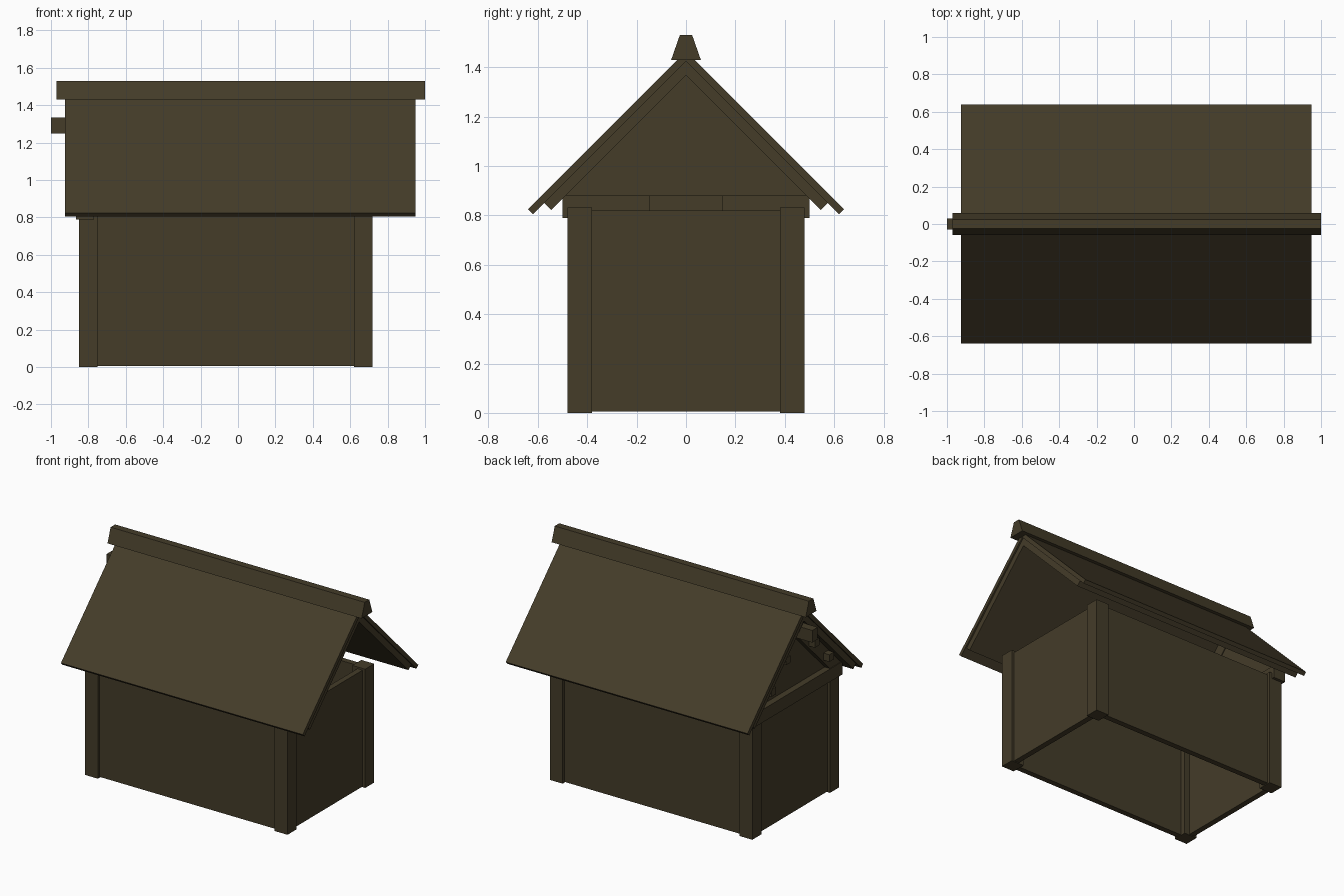
import bpy, bmesh

if "Cube" in bpy.data.objects:
    bpy.data.objects.remove(bpy.data.objects["Cube"])

# Single weathered-wood colour
wood = bpy.data.materials.new("dark_wood")
wood.diffuse_color = (0.058, 0.045, 0.022, 1)
wood.use_nodes = True
wood.node_tree.nodes["Principled BSDF"].inputs["Base Color"].default_value = wood.diffuse_color


def prism(name, profile, x0, x1):
    """Extrude a closed (y, z) outline along x."""
    bm = bmesh.new()
    face = bm.faces.new([bm.verts.new((x0, y, z)) for y, z in profile])
    ext = bmesh.ops.extrude_face_region(bm, geom=[face])
    moved = [v for v in ext["geom"] if isinstance(v, bmesh.types.BMVert)]
    bmesh.ops.translate(bm, verts=moved, vec=(x1 - x0, 0, 0))
    bmesh.ops.recalc_face_normals(bm, faces=bm.faces)
    mesh = bpy.data.meshes.new(name)
    bm.to_mesh(mesh)
    bm.free()
    mesh.materials.append(wood)
    obj = bpy.data.objects.new(name, mesh)
    bpy.context.collection.objects.link(obj)
    return obj


def box(name, x0, x1, y0, y1, z0, z1):
    return prism(name, [(y0, z0), (y1, z0), (y1, z1), (y0, z1)], x0, x1)


def mirrored(half):
    """Complete a half outline running from outer apex to inner apex."""
    return half + [(-y, z) for y, z in reversed(half) if y > 0]


def chevron(name, outer, inner, tip, x0, x1):
    """45 degree roof layer with square-cut eaves."""
    d = (outer - inner) / 2
    half = [(0, outer), (tip, outer - tip), (tip - d, inner - tip + d), (0, inner)]
    return prism(name, mirrored(half), x0, x1)


# Corner posts
for x in (-0.85, 0.62):
    for y in (-0.48, 0.38):
        box("corner_post", x, x + 0.10, y, y + 0.10, 0, 0.832)

# Walls, set slightly back from the posts; floor is open
for s in (-1, 1):
    box("long_wall", -0.80, 0.67, min(s * .46, s * .42), max(s * .46, s * .42), 0.005, 0.82)
box("left_wall", -0.83, -0.79, -0.43, 0.43, 0.005, 0.82)
box("right_wall", 0.66, 0.70, -0.43, 0.43, 0.005, 0.82)

# Roof: outer cladding and boards under it
chevron("roof_cladding", 1.465, 1.425, 0.64, -0.925, 0.95)
chevron("roof_boards", 1.425, 1.367, 0.575, -0.915, 0.94)

# Ridge cap
prism("ridge_cap", [(-0.06, 1.43), (0.06, 1.43), (0.025, 1.53), (-0.025, 1.53)], -0.97, 1.0)

# Left gable truss: tie beam, rafters, infill panel and centre block
box("tie_beam", -0.865, -0.77, -0.50, 0.50, 0.79, 0.88)
prism("gable_rafters", mirrored([(0, 1.367), (0.487, 0.88), (0.365, 0.88), (0, 1.245)]), -0.86, -0.78)
prism("gable_panel", [(-0.38, 0.87), (0.38, 0.87), (0, 1.25)], -0.82, -0.785)
box("centre_block", -0.775, -0.70, -0.15, 0.15, 0.82, 0.88)

# Projecting ridge beam and purlin ends
box("ridge_beam", -1.0, -0.79, -0.03, 0.03, 1.25, 1.335)
for s in (-1, 1):
    for y, z in ((0.16, 1.15), (0.32, 0.99)):
        box("purlin_end", -0.905, -0.79, s * y - 0.025, s * y + 0.025, z - 0.025, z + 0.025)
